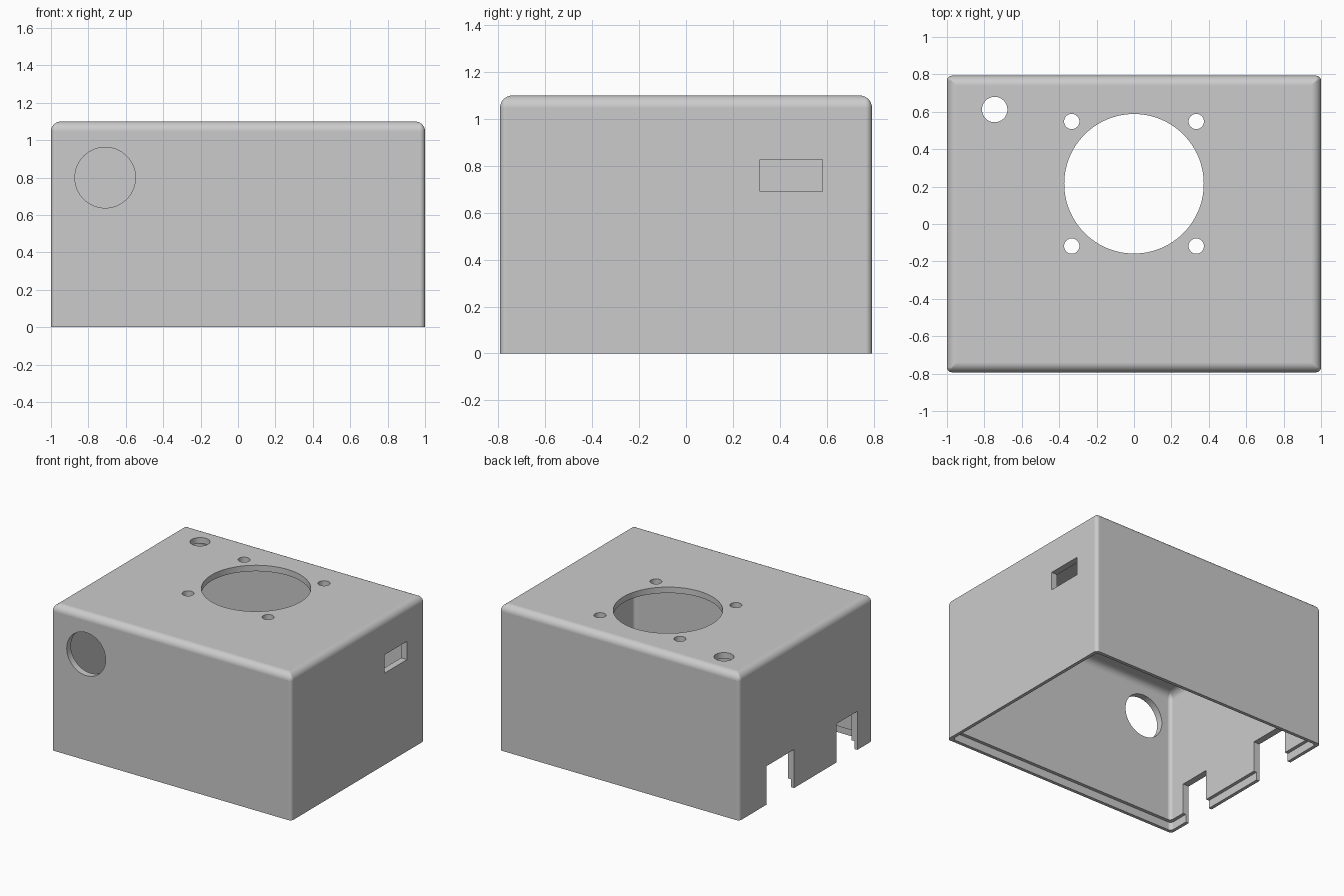
import bpy, bmesh, math
from mathutils import Matrix, Vector

if "Cube" in bpy.data.objects:
    bpy.data.objects.remove(bpy.data.objects["Cube"], do_unlink=True)

HX, HY, H = 1.0, 0.793, 1.10      # half width, half depth, height
WALL, ROOF = 0.05, 0.045          # wall and roof thickness
LIP = 0.06                        # height of the stepped rim
TOP_R, SIDE_R = 0.053, 0.027      # edge radii
STEPS, CORNER = 8, 6

grey = bpy.data.materials.new("plain_grey")
grey.use_nodes = True
grey.diffuse_color = (0.6, 0.6, 0.6, 1)
grey.node_tree.nodes["Principled BSDF"].inputs["Base Color"].default_value = grey.diffuse_color


def make_object(name, bm):
    bmesh.ops.recalc_face_normals(bm, faces=bm.faces)
    mesh = bpy.data.meshes.new(name)
    bm.to_mesh(mesh)
    bm.free()
    mesh.materials.append(grey)
    obj = bpy.data.objects.new(name, mesh)
    bpy.context.collection.objects.link(obj)
    return obj


def ring(bm, inset, z, radius):
    """Rounded rectangle of vertices, inset from the outer footprint."""
    r = max(radius, 0.004)
    verts = []
    for i, (sx, sy) in enumerate(((1, 1), (-1, 1), (-1, -1), (1, -1))):
        cx, cy = sx * (HX - inset - r), sy * (HY - inset - r)
        for k in range(CORNER + 1):
            a = math.pi / 2 * (i + k / CORNER)
            verts.append(bm.verts.new((cx + r * math.cos(a), cy + r * math.sin(a), z)))
    return verts


def dome(bm, inset, top):
    """Rings of the rounded edge between a wall and a flat top, going up."""
    rings = []
    for k in range(STEPS + 1):
        a = math.pi / 2 * k / STEPS
        d = TOP_R * (1 - math.cos(a))
        rings.append(ring(bm, inset + d, top - TOP_R * (1 - math.sin(a)), SIDE_R - d))
    return rings


# Shell: inner ceiling, down the inside, round the stepped rim, up the outside
bm = bmesh.new()
rings = dome(bm, WALL, H - ROOF)[::-1]
rings += [ring(bm, WALL, LIP, SIDE_R), ring(bm, WALL / 2, LIP, SIDE_R),
          ring(bm, WALL / 2, 0, SIDE_R), ring(bm, 0, 0, SIDE_R)]
rings += dome(bm, 0, H)
for low, high in zip(rings, rings[1:]):
    for i in range(len(low)):
        j = (i + 1) % len(low)
        bm.faces.new((low[i], low[j], high[j], high[i]))
bm.faces.new(rings[0])
bm.faces.new(rings[-1])
shell = make_object("enclosure_shell", bm)

# Cutter holding every opening
cut = bmesh.new()


def hole(centre, radius, axis="Z", sides=32):
    turn = Matrix.Rotation(math.pi / 2, 4, "X") if axis == "Y" else Matrix()
    bmesh.ops.create_cone(cut, cap_ends=True, segments=sides, radius1=radius, radius2=radius,
                          depth=0.3, matrix=Matrix.Translation(centre) @ turn)


def slot(low, high):
    low, high = Vector(low), Vector(high)
    bmesh.ops.create_cube(cut, size=1, matrix=Matrix.Translation((low + high) / 2)
                          @ Matrix.Diagonal((*(high - low), 1)))


hole((0, 0.215, H), 0.373, sides=96)             # large roof opening
for x in (-0.333, 0.333):                        # screw holes
    for y in (-0.118, 0.548):
        hole((x, y, H), 0.041)
hole((-0.745, 0.612, H), 0.068, sides=48)        # corner roof hole
hole((-0.71, -HY, 0.80), 0.162, "Y", 64)         # front hole
slot((0.9, 0.315, 0.69), (1.1, 0.583, 0.828))    # side slot
for y0, y1 in ((-0.61, -0.365), (0.142, 0.472)):  # notches in the rim
    slot((-1.1, y0, -0.1), (-0.9, y1, 0.29))
cutter = make_object("opening_cutter", cut)
cutter.hide_render = True

# Cut the openings, then shade
mod = shell.modifiers.new("openings", "BOOLEAN")
mod.operation, mod.solver, mod.object = "DIFFERENCE", "EXACT", cutter
bpy.ops.object.select_all(action="DESELECT")
bpy.context.view_layer.objects.active = shell
shell.select_set(True)
bpy.ops.object.modifier_apply(modifier=mod.name)
bpy.data.objects.remove(cutter, do_unlink=True)
bpy.ops.object.shade_smooth_by_angle(angle=math.radians(30))
weighted = shell.modifiers.new("flat_faces", "WEIGHTED_NORMAL")
weighted.keep_sharp = True
